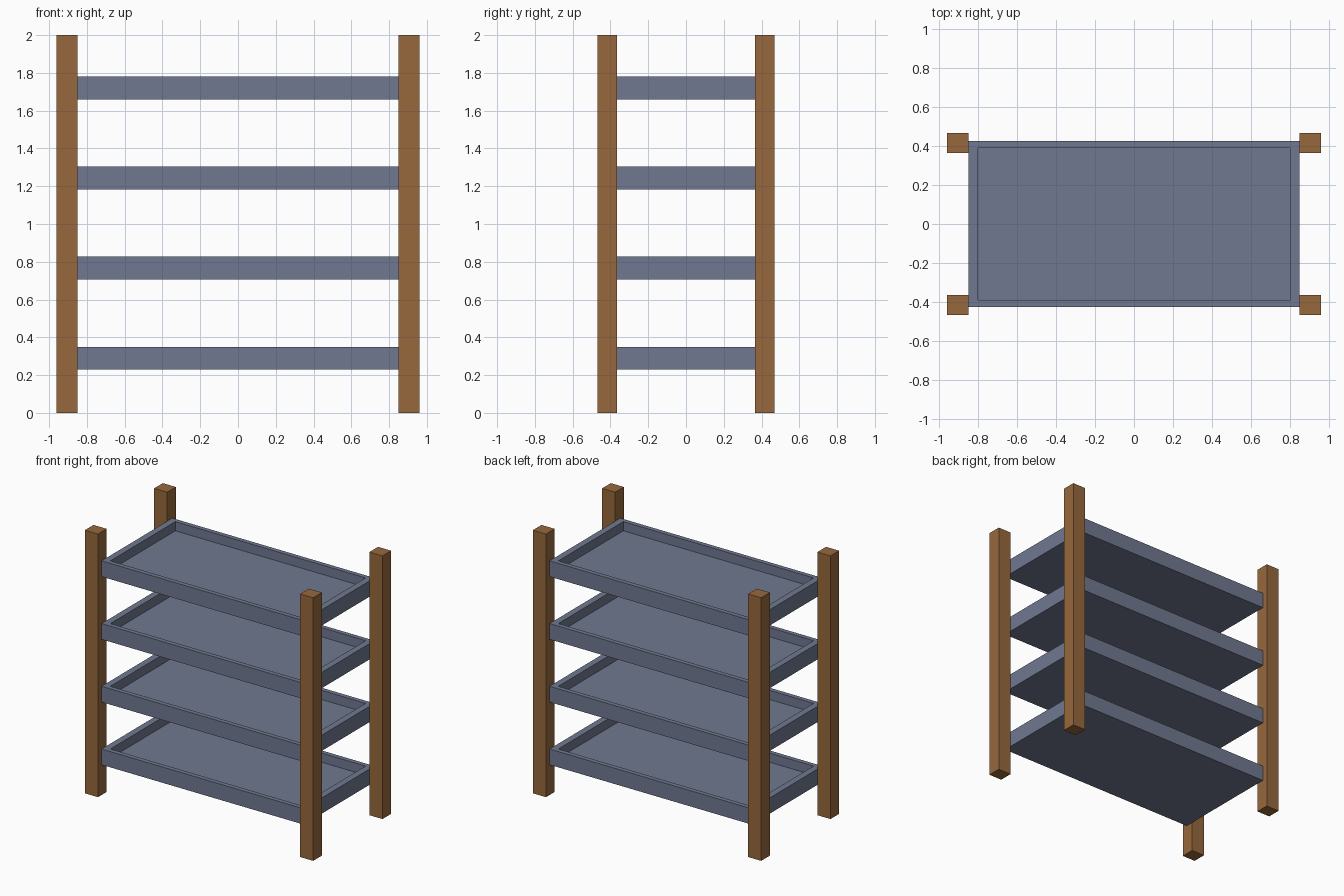
import bpy
import bmesh
from mathutils import Matrix, Vector

if "Cube" in bpy.data.objects:
    bpy.data.objects.remove(bpy.data.objects["Cube"])


def material(name, color):
    mat = bpy.data.materials.new(name)
    mat.diffuse_color = (*color, 1)
    mat.use_nodes = True
    mat.node_tree.nodes["Principled BSDF"].inputs["Base Color"].default_value = mat.diffuse_color
    return mat


def add_box(bm, size, center):
    m = Matrix.Translation(Vector(center)) @ Matrix.Diagonal((*size, 1))
    return bmesh.ops.create_cube(bm, size=1, matrix=m)["verts"]


def finish(bm, name, mat):
    mesh = bpy.data.meshes.new(name)
    bm.to_mesh(mesh)
    bm.free()
    mesh.materials.append(mat)
    obj = bpy.data.objects.new(name, mesh)
    bpy.context.collection.objects.link(obj)


wood = material("wood", (0.31, 0.14, 0.045))
painted = material("painted_metal", (0.16, 0.19, 0.28))

# Four square corner posts
POST_W, POST_D, HEIGHT = 0.11, 0.104, 2.0
for y_name, sy in (("front", -1), ("back", 1)):
    for x_name, sx in (("left", -1), ("right", 1)):
        bm = bmesh.new()
        add_box(bm, (POST_W, POST_D, HEIGHT), (sx * 0.905, sy * 0.416, HEIGHT / 2))
        finish(bm, f"{y_name}_{x_name}_post", wood)


# Tray shelf: a box whose top face is inset to a rim, then sunk to the floor
def tray(name, z_bottom):
    half_x, half_y, height = 0.85, 0.425, 0.12
    inner_x, inner_y, depth = 0.80, 0.39, 0.07
    bm = bmesh.new()
    add_box(bm, (2 * half_x, 2 * half_y, height), (0, 0, z_bottom + height / 2))
    bm.normal_update()
    top = max(bm.faces, key=lambda f: f.normal.z)
    # rim ring, scaled in to the opening
    bmesh.ops.inset_region(bm, faces=[top], thickness=0.03)
    for v in top.verts:
        v.co.x = inner_x if v.co.x > 0 else -inner_x
        v.co.y = inner_y if v.co.y > 0 else -inner_y
    # inner walls and floor
    floor = bmesh.ops.extrude_discrete_faces(bm, faces=[top])["faces"][0]
    bmesh.ops.translate(bm, verts=floor.verts, vec=(0, 0, -depth))
    bmesh.ops.recalc_face_normals(bm, faces=bm.faces)
    finish(bm, name, painted)


for i in range(4):
    tray(f"tray_shelf_{i + 1}", 0.23 + i * 0.4767)
